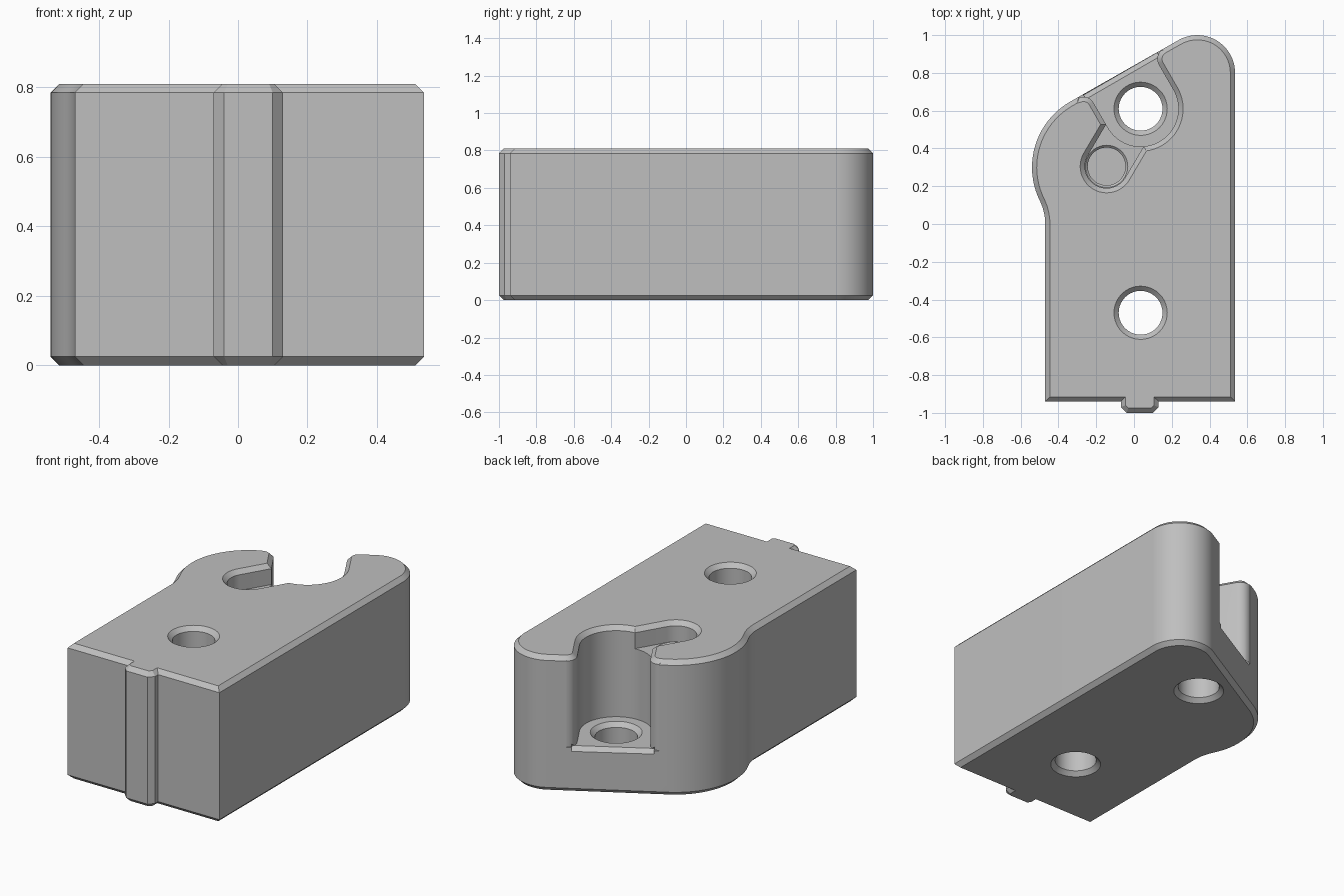
import bpy, bmesh
from math import sin, cos, radians
from mathutils import Vector

cube = bpy.data.objects.get("Cube")
if cube:
    bpy.data.objects.remove(cube, do_unlink=True)

H = 0.81          # block height
C = 0.025         # chamfer size
FLOOR = 0.27      # pocket floor
LEDGE = 0.69      # slot floor
POCKET = Vector((0.035, 0.61))
PIVOT = Vector((-0.145, 0.305))
U = Vector((cos(radians(30)), sin(radians(30))))   # along the slanted back
V = Vector((-U.y, U.x))                            # out of the slanted back
MOUTH = 0.214     # pocket centre to slanted back


def arc(c, r, a0, a1, n):
    return [Vector((c[0] + r * cos(radians(a0 + (a1 - a0) * i / n)),
                    c[1] + r * sin(radians(a0 + (a1 - a0) * i / n)))) for i in range(n + 1)]


def offset(pts, d):
    """Grow a counter-clockwise outline by d with mitred corners."""
    out = []
    for i, p in enumerate(pts):
        a = (p - pts[i - 1]).normalized()
        b = (pts[(i + 1) % len(pts)] - p).normalized()
        na, nb = Vector((a.y, -a.x)), Vector((b.y, -b.x))
        out.append(p + (na + nb) * d / (1 + na.dot(nb)))
    return out


def loft(name, rings):
    bm = bmesh.new()
    loops = [[bm.verts.new(p) for p in ring] for ring in rings]
    n = len(loops[0])
    for lo, hi in zip(loops, loops[1:]):
        for i in range(n):
            j = (i + 1) % n
            bm.faces.new((lo[i], lo[j], hi[j], hi[i]))
    bm.faces.new(loops[0][::-1])
    bm.faces.new(loops[-1])
    bmesh.ops.recalc_face_normals(bm, faces=bm.faces)
    mesh = bpy.data.meshes.new(name)
    bm.to_mesh(mesh)
    bm.free()
    obj = bpy.data.objects.new(name, mesh)
    bpy.context.collection.objects.link(obj)
    return obj


def prism(name, pts, levels):
    """Stack one outline at (height, offset) levels."""
    return loft(name, [[(p.x, p.y, z) for p in offset(pts, d)] for z, d in levels])


def cut(obj, cutter):
    cutter.hide_render = True
    mod = obj.modifiers.new("cut", "BOOLEAN")
    mod.operation, mod.solver, mod.object = "DIFFERENCE", "EXACT", cutter
    bpy.context.view_layer.objects.active = obj
    bpy.ops.object.modifier_apply(modifier=mod.name)
    bpy.data.objects.remove(cutter, do_unlink=True)


# Block outline with front tongue, rounded back corner and bulged side
tongue = [(-0.07, -0.94), (-0.07, -0.97), (-0.04, -1.0),
          (0.1, -1.0), (0.13, -0.97), (0.13, -0.94)]
outline = [Vector(p) for p in tongue] + [Vector((0.535, -0.94))]
outline += arc((0.335, 0.8), 0.2, 0, 120, 20)
outline += arc((-0.14, 0.3), 0.4, 120, 206.3, 20)
outline += arc((-0.748, 0), 0.278, 23, 0, 6)
outline.append(Vector((-0.47, -0.94)))
block = prism("clamp_block", outline, [(0, -C), (C, 0), (H - C, 0), (H, -C)])

# Open pocket in the slanted back, with rounded mouth
F = 0.06
right = arc((0.2 + F, MOUTH - F), F, 180, 98, 8)
right.append(Vector((right[-1].x, MOUTH + 0.2)))
left = [Vector((-p.x, p.y)) for p in reversed(right)]
local = left + arc((0, 0), 0.2, 180, 360, 32) + right
pocket = [POCKET + U * p.x + V * p.y for p in local]
top_chamfer = [(H - C, 0), (H, C), (H + 0.01, C + 0.01)]
cut(block, prism("pocket_cutter", pocket, [(FLOOR, 0)] + top_chamfer))

# Shallow slot running from the pivot hole into the pocket
slot = arc(PIVOT, 0.115, 150, 330, 24) + arc(POCKET, 0.115, -30, 150, 24)
cut(block, prism("slot_cutter", slot, [(LEDGE, 0)] + top_chamfer))

# Chamfer on the pocket floor lip
lip = []
for u in (-0.225, 0.225):
    ring = []
    for dv, dz in ((-C, 0), (0, -C), (C, 0), (0, C)):
        p = POCKET + U * u + V * (MOUTH + dv)
        ring.append((p.x, p.y, FLOOR + dz))
    lip.append(ring)
cut(block, loft("lip_cutter", lip))

# Blind pivot hole
cut(block, prism("pivot_cutter", arc(PIVOT, 0.1, 0, 350, 35),
                 [(FLOOR, 0), (LEDGE - 0.012, 0), (LEDGE + 0.001, 0.013)]))

# Through bolt holes, countersunk at both ends
for y, top in ((POCKET.y, FLOOR), (-0.47, H)):
    cut(block, prism("bolt_cutter", arc((0.035, y), 0.116, 0, 351, 39),
                     [(-0.01, C + 0.01), (C, 0), (top - C, 0), (top + 0.01, C + 0.01)]))

# Plain grey finish
grey = bpy.data.materials.new("plain_grey")
grey.use_nodes = True
colour = (0.52, 0.52, 0.52, 1)
grey.diffuse_color = colour
grey.node_tree.nodes["Principled BSDF"].inputs["Base Color"].default_value = colour
block.data.materials.clear()
block.data.materials.append(grey)

bpy.ops.object.select_all(action="DESELECT")
block.select_set(True)
bpy.context.view_layer.objects.active = block
bpy.ops.object.shade_smooth_by_angle(angle=radians(25))
